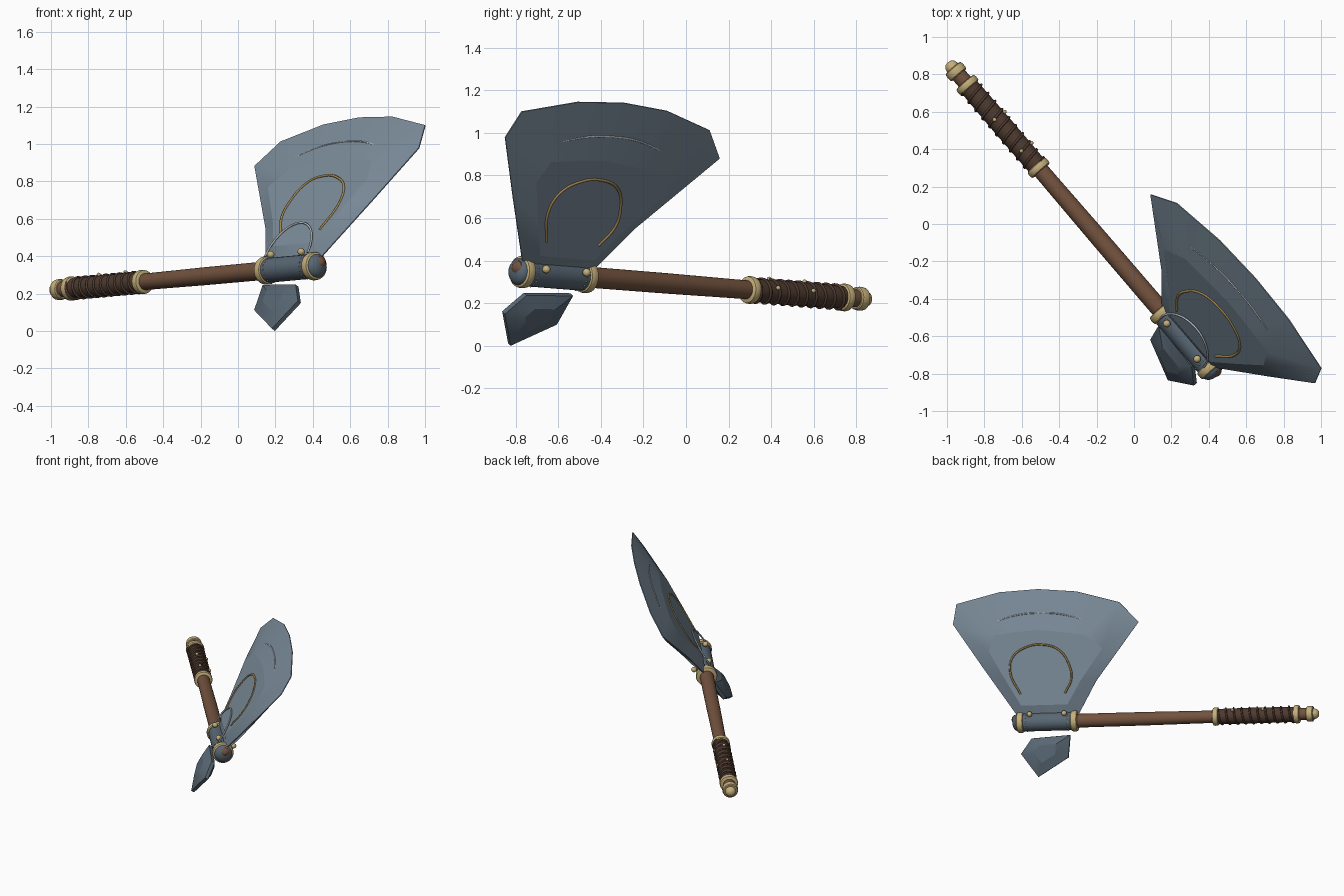
import bpy, bmesh, math
from mathutils import Vector, Matrix

if "Cube" in bpy.data.objects:
    bpy.data.objects.remove(bpy.data.objects["Cube"])

# Axe frame: U runs along the handle to the head, V towards the cutting edge, W is the blade normal
U = Vector((0.65, -0.757, 0.06)).normalized()
V = Vector((0.366, 0.379, 0.851))
V = (V - U * V.dot(U)).normalized()
W = U.cross(V)
FRAME = Matrix.Translation((0.28, -0.62, 0.335)) @ Matrix((U, V, W)).transposed().to_4x4()


def material(name, rgb):
    m = bpy.data.materials.new(name)
    m.diffuse_color = (*rgb, 1)
    m.use_nodes = True
    m.node_tree.nodes["Principled BSDF"].inputs["Base Color"].default_value = m.diffuse_color
    return m


STEEL = material("steel", (0.20, 0.265, 0.325))
DARK = material("dark steel", (0.098, 0.135, 0.172))
BRASS = material("brass", (0.56, 0.43, 0.20))
OLD_BRASS = material("aged brass", (0.36, 0.24, 0.08))
SILVER = material("silver", (0.48, 0.52, 0.55))
WOOD = material("wood", (0.17, 0.085, 0.048))
LEATHER = material("leather", (0.075, 0.042, 0.028))


def finish(name, bm, mat, smooth=True):
    bmesh.ops.recalc_face_normals(bm, faces=bm.faces)
    for e in bm.edges:
        if len(e.link_faces) == 2 and e.calc_face_angle(0) > math.radians(35):
            e.smooth = False
    for f in bm.faces:
        f.smooth = smooth
    me = bpy.data.meshes.new(name)
    bm.to_mesh(me)
    bm.free()
    me.materials.append(mat)
    ob = bpy.data.objects.new(name, me)
    bpy.context.collection.objects.link(ob)
    ob.matrix_world = FRAME
    return ob


def lathe(name, profile, mat, v=0.0, n=28):
    """Turn (u, radius) points around the handle axis."""
    bm = bmesh.new()
    rings = [[bm.verts.new((u, v + r * math.cos(2 * math.pi * i / n), r * math.sin(2 * math.pi * i / n)))
              for i in range(n)] for u, r in profile]
    for a, b in zip(rings, rings[1:]):
        for i in range(n):
            bm.faces.new((a[i], a[(i + 1) % n], b[(i + 1) % n], b[i]))
    bm.faces.new(rings[0])
    bm.faces.new(rings[-1])
    return finish(name, bm, mat)


def band(name, u, r, width, mat):
    h = width / 2
    return lathe(name, [(u - h, r * 0.86), (u - h * 0.8, r * 0.96), (u - h * 0.3, r),
                        (u + h * 0.3, r), (u + h * 0.8, r * 0.96), (u + h, r * 0.86)], mat)


def wire(name, pts, radius, mat, kind='POLY'):
    cu = bpy.data.curves.new(name, 'CURVE')
    cu.dimensions = '3D'
    cu.bevel_depth = radius
    cu.bevel_resolution = 1
    cu.resolution_u = 6
    cu.use_fill_caps = True
    s = cu.splines.new(kind)
    if kind == 'BEZIER':
        s.bezier_points.add(len(pts) - 1)
        for p, co in zip(s.bezier_points, pts):
            p.co = co
            p.handle_left_type = p.handle_right_type = 'AUTO'
    else:
        s.points.add(len(pts) - 1)
        for p, co in zip(s.points, pts):
            p.co = (*co, 1)
    cu.materials.append(mat)
    ob = bpy.data.objects.new(name, cu)
    bpy.context.collection.objects.link(ob)
    ob.matrix_world = FRAME


def beads(name, centres, r, mat, seg=10):
    bm = bmesh.new()
    for c in centres:
        bmesh.ops.create_uvsphere(bm, u_segments=seg, v_segments=seg // 2 + 1, radius=r,
                                  matrix=Matrix.Translation(c))
    return finish(name, bm, mat)


def wedge(name, outline, face, half_edge, half_face, mat):
    """Double-sided plate: flat face on each side, sloping out to a thin edge."""
    bm = bmesh.new()
    loops = [[bm.verts.new((u, v, w)) for u, v in pts] for pts, w in
             ((face, half_face), (outline, half_edge), (outline, -half_edge), (face, -half_face))]
    n = len(outline)
    for a, b in zip(loops, loops[1:]):
        for i in range(n):
            bm.faces.new((a[i], a[(i + 1) % n], b[(i + 1) % n], b[i]))
    for loop in (loops[0], loops[-1]):
        f = bm.faces.new(loop)
        for e in f.edges:
            e.smooth = False
    return finish(name, bm, mat)


# Blade with raised flat panels
OUTLINE = [(.20, .02), (.45, .39), (.66, .71), (.63, .855), (.32, .93), (.04, .945),
           (-.24, .92), (-.545, .835), (-.68, .69), (-.36, .28), (-.21, .02)]
PANEL = [(.18, .12), (.29, .31), (.40, .51), (.365, .625), (.20, .645), (.04, .656),
         (-.14, .635), (-.30, .61), (-.42, .51), (-.25, .28), (-.155, .12)]
wedge("blade", OUTLINE, PANEL, 0.003, 0.05, STEEL)

# Back spike below the collar
SPIKE = [(.20, -.225), (.12, -.117), (-.16, -.10), (-.14, -.26), (.08, -.392)]
CORE = [(.02 + (u - .02) * .45, -.21 + (v + .21) * .45) for u, v in SPIKE]
wedge("back_spike", SPIKE, CORE, 0.012, 0.045, DARK)

# Inlaid wires on both blade faces
HORSESHOE = [(.18, .20), (.25, .36), (.23, .465), (.13, .535), (.02, .55), (-.105, .51),
             (-.18, .39), (-.19, .305), (-.14, .20)]
ARC = [(.43, .69), (.24, .755), (.04, .775), (-.18, .75), (-.42, .66)]
for side, label in ((1, "front"), (-1, "back")):
    wire("horseshoe_inlay_" + label, [(u, v, side * .05) for u, v in HORSESHOE], .007, OLD_BRASS, 'BEZIER')
    wire("edge_inlay_" + label, [(u, v, side * w) for (u, v), w in zip(ARC, (.026, .03, .029, .029, .028))],
         .005, SILVER, 'BEZIER')

# Silver hoop standing over the collar
wire("collar_hoop", [(.175 * math.cos(math.pi * i / 24), .05 + .2 * math.sin(math.pi * i / 24), .06)
                     for i in range(25)], .006, SILVER)

# Collar, end rings, rivets and studs
lathe("collar", [(-.21, .066), (.21, .066)], DARK)
for u, label in ((-.195, "inner"), (.195, "outer")):
    band("collar_ring_" + label, u, .076, .048, BRASS)
beads("collar_rivets", [(u, .058, s * .062) for u in (-.13, .12) for s in (1, -1)], .02, BRASS)
beads("collar_studs", [(u, .066 * math.cos(a), .066 * math.sin(a)) for u in (-.15, .15)
                       for a in [2 * math.pi * i / 18 for i in range(18)]], .005, SILVER, 6)
lathe("end_cap", [(.2, .064), (.225, .062), (.24, .05), (.25, .03), (.254, .004)], DARK)
lathe("handle_tip", [(.2, .036), (.24, .034), (.254, .022), (.26, .004)], WOOD, v=.02)

# Handle and leather grip
lathe("handle", [(-1.88, .042), (-1.2, .044), (-.7, .048), (.2, .05)], WOOD)
lathe("grip", [(-1.81, .053), (-1.5, .056), (-1.22, .054)], LEATHER)
TURNS, STEPS = 10, 20
wire("grip_cord", [(-1.80 + .57 * i / (TURNS * STEPS), .057 * math.cos(2 * math.pi * i / STEPS),
                    .057 * math.sin(2 * math.pi * i / STEPS)) for i in range(TURNS * STEPS + 1)],
     .007, LEATHER)
beads("grip_studs", [(u, .045, s * .04) for u in (-1.34, -1.56) for s in (1, -1)], .011, BRASS)
for u, label in ((-1.215, "upper"), (-1.80, "lower")):
    band("grip_ring_" + label, u, .065, .042, BRASS)

# Pommel
band("pommel_ring", -1.895, .056, .05, BRASS)
lathe("pommel_tip", [(-1.90, .036), (-1.925, .038), (-1.945, .032), (-1.957, .018), (-1.96, .003)], BRASS)
